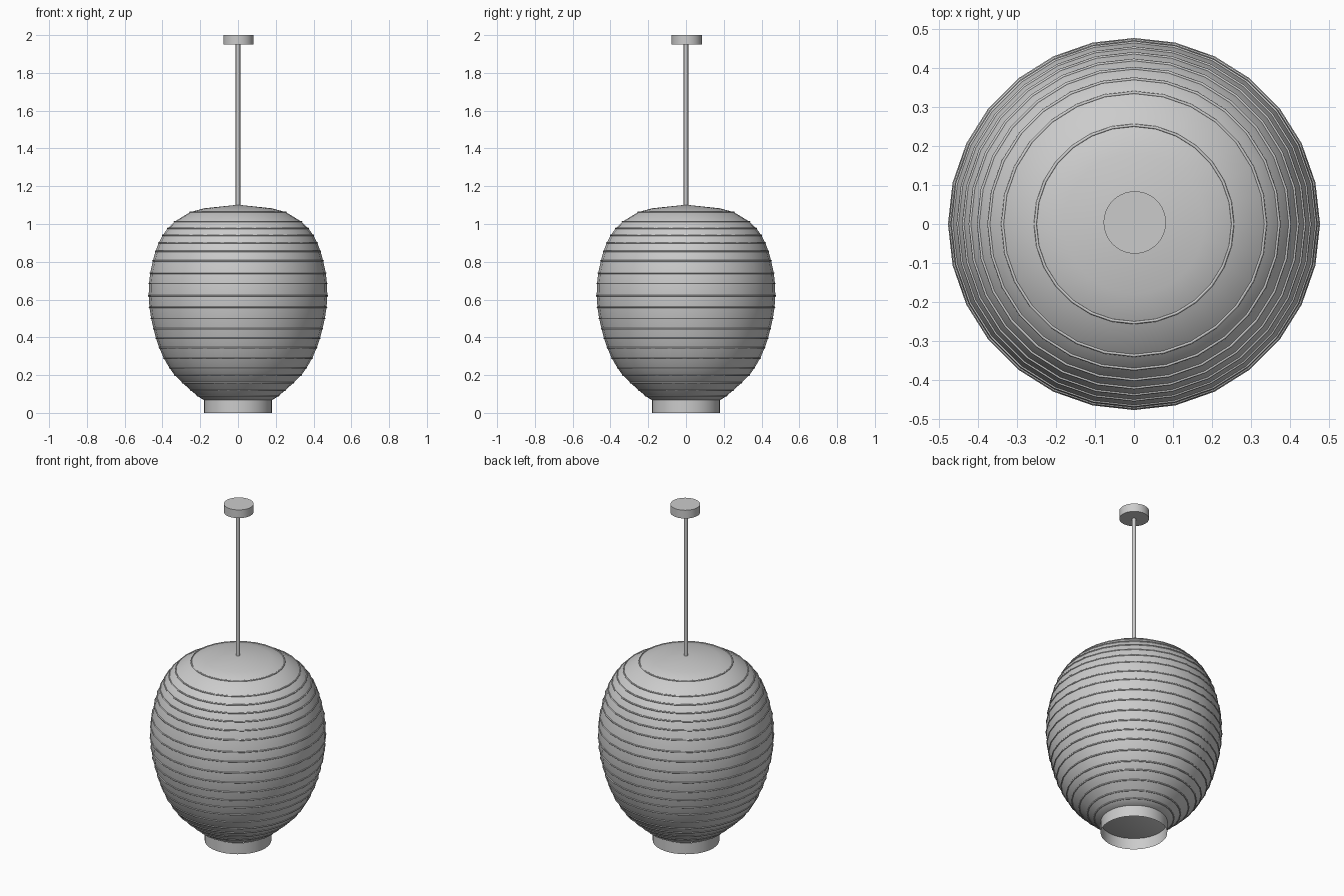
import bpy, bmesh, math

cube = bpy.data.objects.get("Cube")
if cube:
    bpy.data.objects.remove(cube, do_unlink=True)

SIDES = 28

grey = bpy.data.materials.new("light_grey")
grey.use_nodes = True
colour = (0.6, 0.6, 0.6, 1)
grey.diffuse_color = colour
grey.node_tree.nodes["Principled BSDF"].inputs["Base Color"].default_value = colour


def finish(obj, name, angle=40):
    obj.name = name
    obj.data.materials.clear()
    obj.data.materials.append(grey)
    bpy.ops.object.select_all(action="DESELECT")
    obj.select_set(True)
    bpy.context.view_layer.objects.active = obj
    bpy.ops.object.shade_smooth_by_angle(angle=math.radians(angle))
    return obj


def lathe(name, profile, sides=SIDES, angle=40):
    """Spin a list of (radius, height) points around z."""
    bm = bmesh.new()
    verts = [bm.verts.new((r, 0, z)) for r, z in profile]
    edges = [bm.edges.new(pair) for pair in zip(verts, verts[1:])]
    bmesh.ops.spin(bm, geom=verts + edges, axis=(0, 0, 1), cent=(0, 0, 0),
                   steps=sides, angle=math.tau, use_duplicate=False)
    bmesh.ops.remove_doubles(bm, verts=bm.verts, dist=0.0005)
    bmesh.ops.recalc_face_normals(bm, faces=bm.faces)
    mesh = bpy.data.meshes.new(name)
    bm.to_mesh(mesh)
    bm.free()
    obj = bpy.data.objects.new(name, mesh)
    bpy.context.collection.objects.link(obj)
    return finish(obj, name, angle)


def cylinder(name, radius, low, high, sides, x=0, y=0, fill="NGON"):
    bpy.ops.mesh.primitive_cylinder_add(vertices=sides, radius=radius, depth=high - low,
                                        end_fill_type=fill, location=(x, y, (low + high) / 2))
    return finish(bpy.context.object, name)


# Paper shade: one profile point at every rib, closed underneath
ribs = [(0.18, 0.067), (0.215, 0.09), (0.25, 0.12), (0.295, 0.16), (0.335, 0.2),
        (0.363, 0.238), (0.393, 0.29), (0.417, 0.345), (0.434, 0.395), (0.447, 0.445),
        (0.46, 0.5), (0.469, 0.56), (0.473, 0.62), (0.471, 0.685), (0.465, 0.74),
        (0.451, 0.805), (0.437, 0.855), (0.42, 0.9), (0.399, 0.94), (0.372, 0.977),
        (0.337, 1.012), (0.253, 1.063)]
top = [(0.18, 1.083), (0, 1.102)]
lathe("lantern_shade", [(0, 0.067)] + ribs + top)

# Thin wire hoops on the shade
for i, (radius, height) in enumerate(ribs[1:]):
    bpy.ops.mesh.primitive_torus_add(major_radius=radius, minor_radius=0.004,
                                     major_segments=SIDES, minor_segments=6,
                                     location=(0, 0, height))
    finish(bpy.context.object, f"shade_hoop_{i + 1}", 70)

# Open collar under the shade
cylinder("bottom_collar", 0.18, 0, 0.067, 32, fill="NOTHING")

# Hanging rod and ceiling mount
cylinder("hanging_rod", 0.012, 1.09, 1.96, 12)
cylinder("ceiling_mount", 0.08, 1.951, 2.0, 40, 0.002, 0.004)
